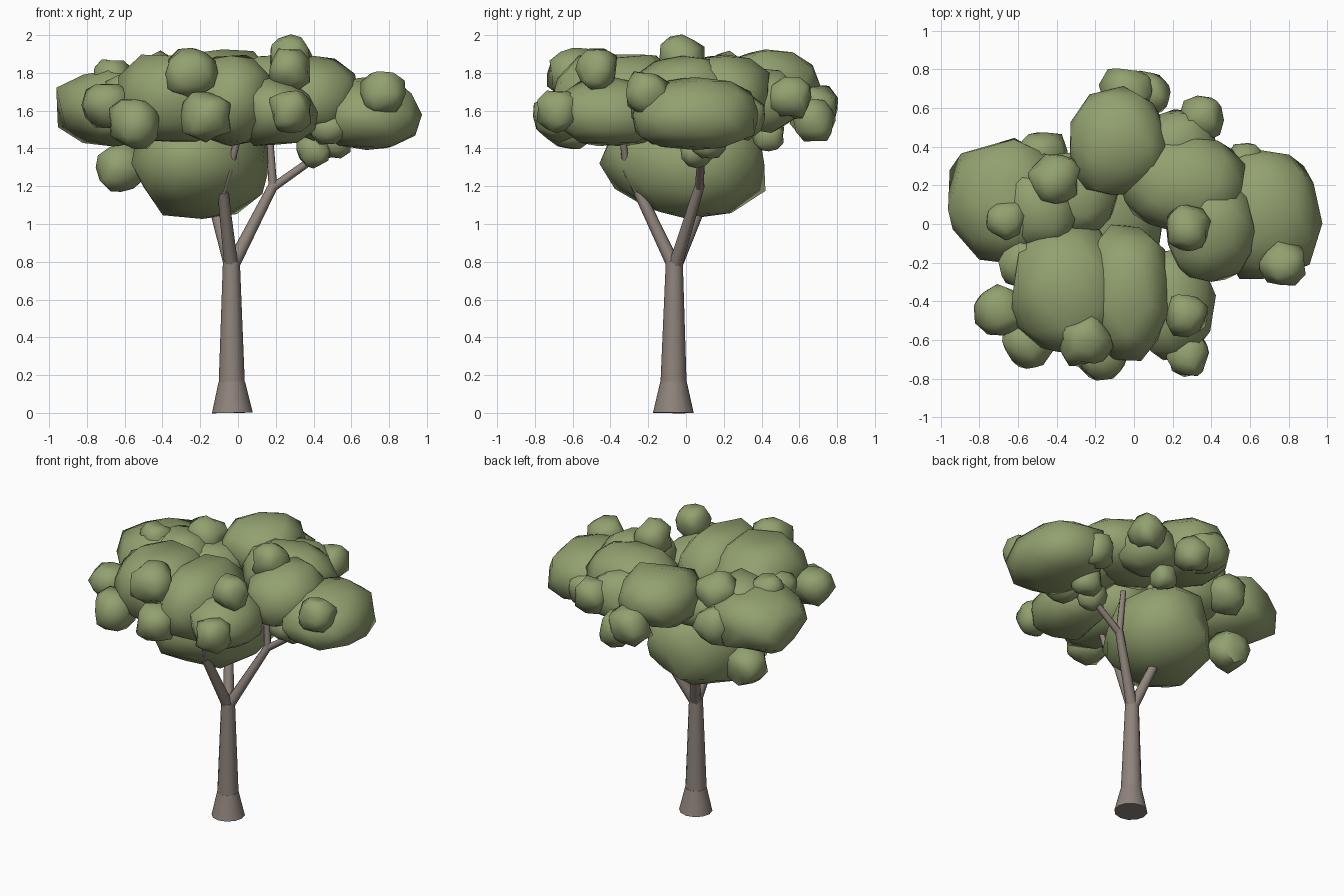
import bpy, bmesh, math, random
from mathutils import Vector, Matrix

random.seed(11)


def material(name, rgb):
    m = bpy.data.materials.new(name)
    m.diffuse_color = (*rgb, 1)
    return m


BARK = material("bark", (0.275, 0.23, 0.2))
LEAF = material("leaf_green", (0.29, 0.355, 0.16))


def finish(bm, name, mat, angle):
    bmesh.ops.recalc_face_normals(bm, faces=bm.faces)
    me = bpy.data.meshes.new(name)
    bm.to_mesh(me)
    bm.free()
    ob = bpy.data.objects.new(name, me)
    bpy.context.collection.objects.link(ob)
    me.materials.append(mat)
    bpy.ops.object.select_all(action='DESELECT')
    ob.select_set(True)
    bpy.context.view_layer.objects.active = ob
    bpy.ops.object.shade_smooth_by_angle(angle=math.radians(angle))
    return ob


def limb(name, points, sides):
    """Tapered tube through (x, y, z, radius) points."""
    bm = bmesh.new()
    rings = []
    pts = [Vector(p[:3]) for p in points]
    for i, p in enumerate(points):
        d = (pts[min(i + 1, len(pts) - 1)] - pts[max(i - 1, 0)]).normalized()
        u = d.cross(Vector((0, 1, 0))).normalized()
        v = d.cross(u)
        rings.append([bm.verts.new(pts[i] + p[3] * (math.cos(a) * u + math.sin(a) * v))
                      for a in (2 * math.pi * k / sides for k in range(sides))])
    for a, b in zip(rings, rings[1:]):
        for k in range(sides):
            n = (k + 1) % sides
            bm.faces.new((a[k], a[n], b[n], b[k]))
    bm.faces.new(rings[0])
    bm.faces.new(rings[-1])
    finish(bm, name, BARK, 50)


def clump(name, x, y, z, rx, ry, rz, turn=0, jitter=0.09, power=2.5):
    """Lumpy low-poly leaf mass, slightly boxy, turned about z by degrees."""
    bm = bmesh.new()
    bmesh.ops.create_icosphere(bm, subdivisions=2, radius=1)
    spin = Matrix.Rotation(random.uniform(0, 6.28), 3, 'Z')
    yaw = Matrix.Rotation(math.radians(turn), 3, 'Z')
    for v in bm.verts:
        c = spin @ v.co.normalized()
        k = sum(abs(t) ** power for t in c) ** (-1 / power)
        c *= k * (1 + random.uniform(-jitter, jitter))
        v.co = Vector((x, y, z)) + yaw @ Vector((c.x * rx, c.y * ry, c.z * rz))
    finish(bm, name, LEAF, 60)


# Trunk with flared foot
limb("trunk_foot", [(-0.03, -0.067, 0, 0.108), (-0.033, -0.066, 0.165, 0.07)], 12)
limb("trunk", [(-0.033, -0.066, 0.16, 0.069), (-0.035, -0.062, 0.8, 0.045)], 12)

# Forked branches
limb("right_branch", [(-0.035, -0.06, 0.77, 0.037), (0.19, 0.075, 1.21, 0.026)], 8)
limb("right_twig", [(0.18, 0.07, 1.19, 0.023), (0.42, 0.08, 1.36, 0.02)], 8)
limb("upper_twig", [(0.185, 0.07, 1.19, 0.023), (0.165, 0.09, 1.5, 0.018)], 8)
limb("front_branch", [(-0.035, -0.06, 0.77, 0.037), (-0.08, -0.25, 1.17, 0.029)], 8)
limb("front_twig", [(-0.08, -0.25, 1.16, 0.02), (-0.045, -0.315, 1.28, 0.018),
                    (0.01, -0.34, 1.5, 0.018)], 8)
limb("back_branch", [(-0.035, -0.06, 0.77, 0.037), (-0.14, 0.1, 1.15, 0.029)], 8)

# Large leaf masses: centre, radii, turn
for i, c in enumerate([
    (-0.19, 0.01, 1.32, 0.345, 0.45, 0.29, -22),
    (-0.66, 0.12, 1.62, 0.30, 0.32, 0.20, 20),
    (-0.49, 0.08, 1.67, 0.20, 0.22, 0.18, 0),
    (-0.34, -0.34, 1.66, 0.29, 0.35, 0.245, 0),
    (-0.04, -0.36, 1.66, 0.23, 0.35, 0.24, 0),
    (0.20, -0.40, 1.59, 0.21, 0.29, 0.18, 0),
    (0.68, 0.05, 1.58, 0.275, 0.33, 0.19, 0),
    (0.40, -0.02, 1.67, 0.23, 0.27, 0.21, 0),
    (0.25, 0.21, 1.71, 0.32, 0.25, 0.19, 0),
    (-0.08, 0.42, 1.73, 0.27, 0.27, 0.19, 20),
    (0.23, 0.40, 1.65, 0.20, 0.20, 0.17, 0),
    (-0.35, 0.15, 1.62, 0.26, 0.22, 0.16, 0),
]):
    clump(f"large_clump_{i + 1}", *c, power=2.15 if i == 0 else 2.5)

# Small leaf tufts: centre, then radius
for i, (x, y, z, r) in enumerate([
    (-0.41, 0.23, 1.77, 0.13), (0.28, -0.02, 1.875, 0.115), (0.77, -0.21, 1.69, 0.115),
    (-0.69, -0.45, 1.63, 0.125), (-0.55, -0.61, 1.53, 0.13), (-0.25, -0.60, 1.80, 0.135),
    (-0.17, -0.67, 1.57, 0.13), (0.28, -0.68, 1.60, 0.11), (0.27, -0.47, 1.82, 0.11),
    (0.49, -0.13, 1.53, 0.11), (0.40, 0.06, 1.39, 0.085), (-0.62, 0.20, 1.30, 0.125),
    (-0.04, 0.68, 1.60, 0.13), (0.07, 0.68, 1.55, 0.11), (0.35, 0.55, 1.67, 0.11),
    (0.12, 0.44, 1.47, 0.085), (0.57, 0.30, 1.56, 0.115), (-0.48, 0.35, 1.60, 0.13),
    (-0.58, -0.20, 1.68, 0.12), (0.50, 0.12, 1.44, 0.10), (-0.66, 0.02, 1.77, 0.10),
]):
    clump(f"leaf_tuft_{i + 1}", x, y, z, r, r, r, 0, 0.14)
